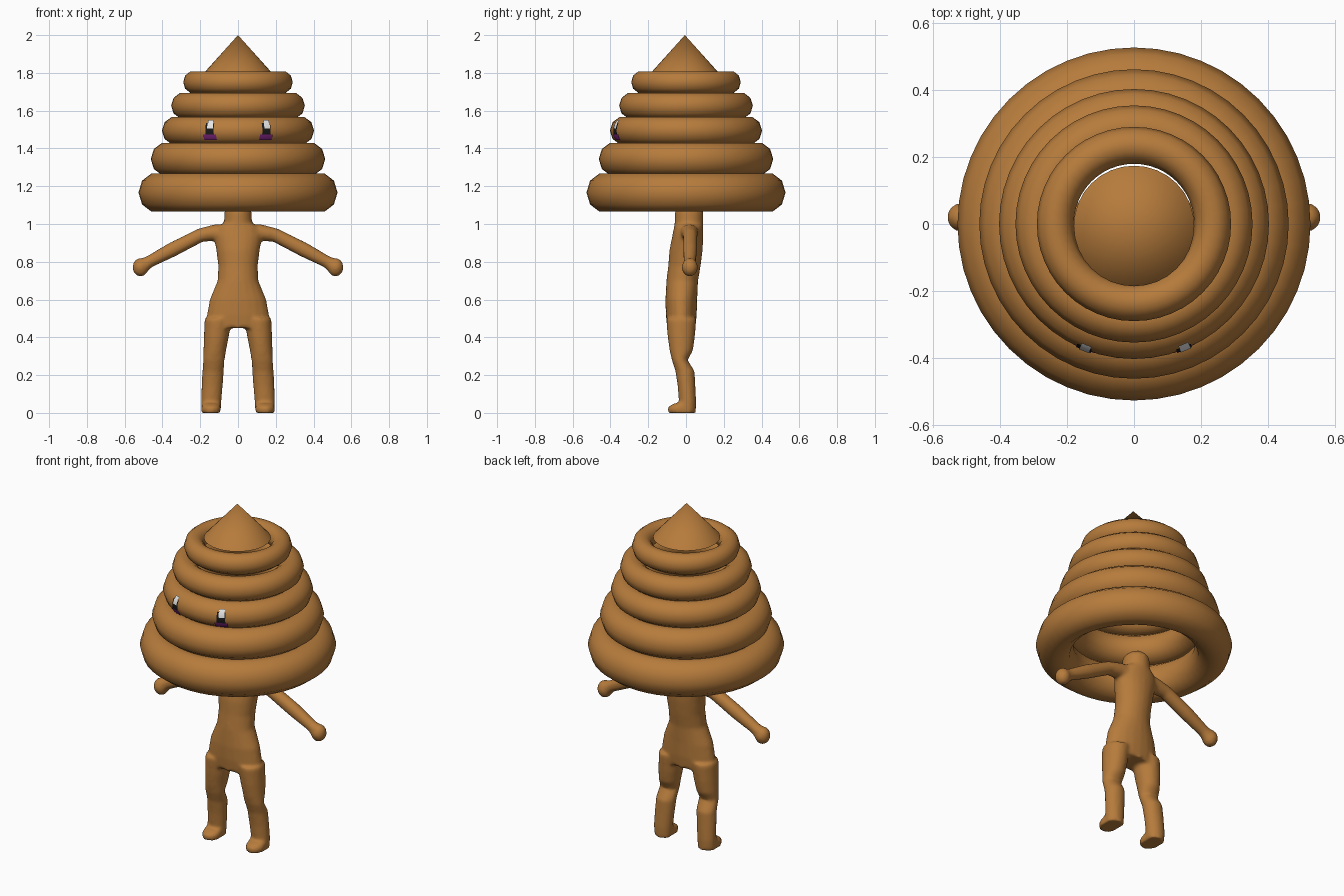
import bpy, bmesh, math
from mathutils import Vector

if "Cube" in bpy.data.objects:
    bpy.data.objects.remove(bpy.data.objects["Cube"])


def material(name, rgb):
    m = bpy.data.materials.new(name)
    m.diffuse_color = (*rgb, 1)
    m.use_nodes = True
    m.node_tree.nodes["Principled BSDF"].inputs["Base Color"].default_value = m.diffuse_color
    return m


BROWN = material("brown", (0.47, 0.20, 0.045))
BLACK = material("black", (0.01, 0.01, 0.01))
WHITE = material("white", (0.80, 0.80, 0.80))
PURPLE = material("purple", (0.22, 0.02, 0.22))


def finish(bm, name, mat, angle=40):
    bmesh.ops.recalc_face_normals(bm, faces=bm.faces)
    me = bpy.data.meshes.new(name)
    bm.to_mesh(me)
    bm.free()
    ob = bpy.data.objects.new(name, me)
    bpy.context.collection.objects.link(ob)
    me.materials.append(mat)
    bpy.ops.object.select_all(action='DESELECT')
    ob.select_set(True)
    bpy.context.view_layer.objects.active = ob
    bpy.ops.object.shade_smooth_by_angle(angle=math.radians(angle))
    return ob


def torus_point(major, minor, height, z, a, b):
    r = major + minor * math.cos(b)
    return (r * math.cos(a), r * math.sin(a), z + height * math.sin(b))


def ring(name, outer, z0, z1, n=48, k=10):
    minor = outer * 0.19
    height = (z1 - z0) / 2 / math.sin(math.radians(72))
    bm = bmesh.new()
    v = [[bm.verts.new(torus_point(outer - minor, minor, height, (z0 + z1) / 2,
                                   math.tau * i / n, math.tau * j / k))
          for j in range(k)] for i in range(n)]
    for i in range(n):
        for j in range(k):
            bm.faces.new((v[i][j], v[i - 1][j], v[i - 1][j - 1], v[i][j - 1]))
    finish(bm, name, mat=BROWN)


# Stacked hollow rings of the head: outer radius, bottom, top
RINGS = [(0.527, 1.065, 1.268), (0.462, 1.258, 1.430), (0.403, 1.422, 1.567),
         (0.354, 1.560, 1.693), (0.290, 1.694, 1.808)]
for i, (outer, z0, z1) in enumerate(RINGS):
    ring(f"head_ring_{i + 1}", outer, z0, z1)

# Pointed tip
bm = bmesh.new()
bmesh.ops.create_cone(bm, cap_ends=True, segments=32, radius1=0.18, radius2=0, depth=0.2)
bmesh.ops.translate(bm, verts=bm.verts, vec=(0, -0.006, 1.9))
finish(bm, "head_tip", BROWN)


# Eyes: thin curved patches lying on the third ring
def eye_patch(name, mat, x0, x1, b0, b1, lift):
    outer, z0, z1 = RINGS[2]
    minor = outer * 0.19
    bm = bmesh.new()
    rows = []
    for i in range(4):
        a = -math.pi / 2 + math.asin((x0 + (x1 - x0) * i / 3) / outer)
        rows.append([bm.verts.new(torus_point(
            outer - minor, minor + lift, (z1 - z0) / 1.9 + lift, (z0 + z1) / 2,
            a, math.radians(b0 + (b1 - b0) * j / 5))) for j in range(6)])
    for p, q in zip(rows, rows[1:]):
        for j in range(5):
            bm.faces.new((p[j], q[j], q[j + 1], p[j + 1]))
    finish(bm, name, mat)


for side, cx in (("left", 0.15), ("right", -0.15)):
    eye_patch(side + "_eye", BLACK, cx - 0.022, cx + 0.022, -16, 30, 0.003)
    eye_patch(side + "_eye_highlight", WHITE, cx - 0.012, cx + 0.018, 8, 42, 0.006)
    eye_patch(side + "_eye_shadow", PURPLE, cx - 0.034, cx + 0.034, -40, -16, 0.003)


# Body: closed lofts fused together by a remesh
def loft(bm, sections, horizontal=True, n=20):
    """sections: (centre, half width, half depth)"""
    loops = []
    for i, (c, w, d) in enumerate(sections):
        c = Vector(c)
        if horizontal:
            u = Vector((1, 0, 0))
        else:
            nxt = Vector(sections[min(i + 1, len(sections) - 1)][0])
            prv = Vector(sections[max(i - 1, 0)][0])
            u = (nxt - prv).cross(Vector((0, 1, 0))).normalized()
        loops.append([bm.verts.new(c + u * w * math.cos(math.tau * k / n)
                                   + Vector((0, d * math.sin(math.tau * k / n), 0)))
                      for k in range(n)])
    for p, q in zip(loops, loops[1:]):
        for k in range(n):
            bm.faces.new((p[k - 1], p[k], q[k], q[k - 1]))
    bm.faces.new(loops[0])
    bm.faces.new(loops[-1])


bm = bmesh.new()
# Torso and neck
loft(bm, [((0, -0.025, 0.45), 0.165, 0.075), ((0, -0.025, 0.52), 0.165, 0.082),
          ((0, -0.025, 0.60), 0.15, 0.084), ((0, -0.02, 0.70), 0.108, 0.084),
          ((0, -0.008, 0.78), 0.105, 0.086), ((0, 0, 0.86), 0.115, 0.088),
          ((0, 0.01, 0.94), 0.13, 0.082), ((0, 0.014, 0.985), 0.115, 0.077),
          ((0, 0.016, 1.005), 0.075, 0.076), ((0, 0.016, 1.07), 0.071, 0.075),
          ((0, 0.016, 1.10), 0.045, 0.05)])
for s in (1, -1):
    # Leg with a bent knee
    loft(bm, [((s * 0.143, 0.005, 0.0), 0.052, 0.047), ((s * 0.142, 0.008, 0.06), 0.054, 0.046),
              ((s * 0.137, 0.003, 0.14), 0.056, 0.047), ((s * 0.132, -0.005, 0.22), 0.057, 0.051),
              ((s * 0.128, -0.033, 0.28), 0.057, 0.042), ((s * 0.123, -0.025, 0.33), 0.06, 0.062),
              ((s * 0.115, -0.025, 0.40), 0.066, 0.072), ((s * 0.105, -0.025, 0.50), 0.072, 0.08)])
    # Foot
    loft(bm, [((s * 0.143, -0.035, 0.0), 0.052, 0.062), ((s * 0.143, -0.035, 0.03), 0.052, 0.062),
              ((s * 0.143, -0.02, 0.05), 0.045, 0.045)])
    # Arm and rounded hand
    loft(bm, [((s * 0.06, 0.015, 0.945), 0.052, 0.055), ((s * 0.12, 0.018, 0.955), 0.044, 0.047),
              ((s * 0.20, 0.022, 0.94), 0.037, 0.038), ((s * 0.35, 0.022, 0.863), 0.039, 0.038),
              ((s * 0.47, 0.02, 0.80), 0.032, 0.032), ((s * 0.51, 0.02, 0.775), 0.041, 0.037),
              ((s * 0.54, 0.02, 0.757), 0.03, 0.03)], horizontal=False)
    hand = bmesh.ops.create_uvsphere(bm, u_segments=20, v_segments=12, radius=0.043)["verts"]
    for v in hand:
        v.co = Vector((v.co.x + s * 0.516, v.co.y + 0.02, v.co.z * 1.15 + 0.771))
body = finish(bm, "body", BROWN, 180)
remesh = body.modifiers.new("fuse", 'REMESH')
remesh.mode = 'VOXEL'
remesh.voxel_size = 0.01
remesh.use_smooth_shade = True
smooth = body.modifiers.new("soften", 'SMOOTH')
smooth.factor = 0.5
smooth.iterations = 5
